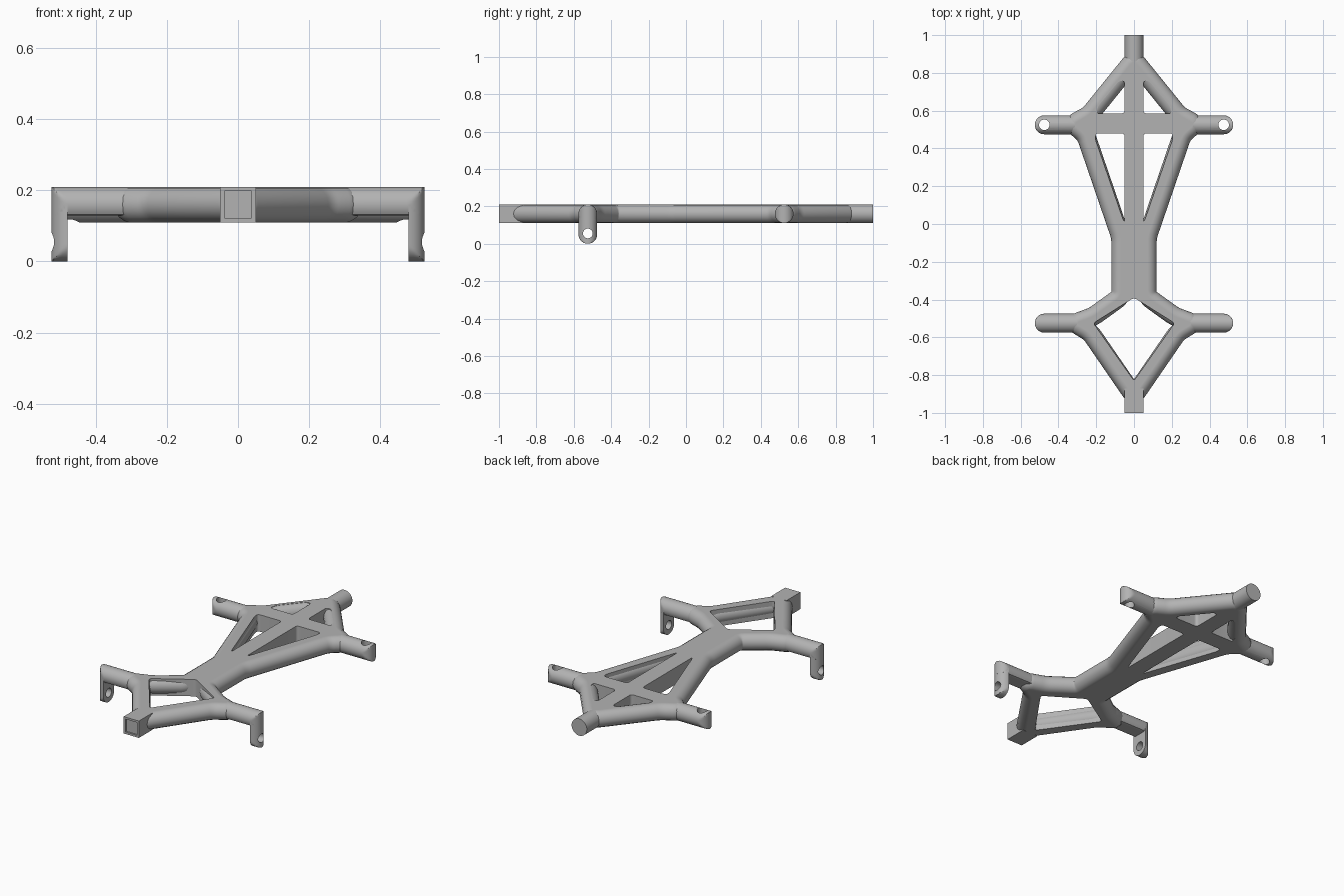
import bpy, bmesh, math
from mathutils import Vector

cube = bpy.data.objects.get("Cube")
if cube:
    bpy.data.objects.remove(cube)

R = 0.05        # tube radius
MID = 0.16      # height of the tube centres
TIP = 0.475     # x of the rounded arm tips
ARM_Y = 0.525   # distance of the arms from the middle

grey = bpy.data.materials.new("plain grey")
grey.use_nodes = True
COLOUR = (0.45, 0.45, 0.45, 1)
grey.diffuse_color = COLOUR
grey.node_tree.nodes["Principled BSDF"].inputs["Base Color"].default_value = COLOUR
parts = []


def add(name, data):
    ob = bpy.data.objects.new(name, data)
    bpy.context.collection.objects.link(ob)
    data.materials.append(grey)
    parts.append(ob)
    return ob


def finish(name, bm):
    bmesh.ops.remove_doubles(bm, verts=bm.verts, dist=1e-5)
    bmesh.ops.recalc_face_normals(bm, faces=bm.faces)
    me = bpy.data.meshes.new(name)
    bm.to_mesh(me)
    bm.free()
    return add(name, me)


def activate(ob):
    bpy.ops.object.select_all(action='DESELECT')
    ob.select_set(True)
    bpy.context.view_layer.objects.active = ob


def rounded(points, cut):
    """Closed path with every corner replaced by a short curve."""
    pts = [Vector(p) for p in points]
    out = []
    for i, p in enumerate(pts):
        ends = []
        for q in (pts[i - 1], pts[(i + 1) % len(pts)]):
            d = q - p
            ends.append(p + d.normalized() * min(cut, d.length * 0.45))
        for k in range(6):
            t = k / 5
            out.append(ends[0] * (1 - t) ** 2 + p * 2 * t * (1 - t) + ends[1] * t * t)
    return out


def path_object(name, loops, flat):
    """Filled plate when flat, otherwise a round tube along each loop."""
    cu = bpy.data.curves.new(name, 'CURVE')
    cu.dimensions = '2D' if flat else '3D'
    if flat:
        cu.fill_mode, cu.extrude = 'BOTH', R
    else:
        cu.fill_mode, cu.bevel_depth, cu.bevel_resolution = 'FULL', R, 6
    for loop in loops:
        sp = cu.splines.new('POLY')
        sp.points.add(len(loop) - 1)
        for pt, p in zip(sp.points, loop):
            pt.co = (p.x, p.y, 0, 1)
        sp.use_cyclic_u = True
    ob = add(name, cu)
    ob.location.z = MID
    activate(ob)
    bpy.ops.object.convert(target='MESH')


def flip(loop):
    return [(-x, y) for x, y in reversed(loop)]


# Frame: tubes run along the outer path, a plate with openings fills it
half = [(0, -0.91), (0.231, -0.574), (0.315, -0.525), (0.216, -0.49),
        (0.07, -0.385), (0.07, -0.07), (0.256, 0.473), (0.325, 0.53),
        (0.237, 0.577), (0, 0.87)]
outline = rounded(half + flip(half[1:-1]), 0.03)
front_hole = [(0, -0.83), (0.215, -0.525), (0, -0.39), (-0.215, -0.525)]
long_hole = [(0.05, 0.01), (0.06, 0.03), (0.205, 0.45), (0.205, 0.48), (0.05, 0.48)]
short_hole = [(0.05, 0.585), (0.2, 0.585), (0.19, 0.625), (0.08, 0.757), (0.05, 0.757)]
holes = [front_hole] + [h for a in (long_hole, short_hole) for h in (a, flip(a))]
path_object("outer_rail", [outline], False)
path_object("frame_plate", [outline] + [rounded(h, 0.018) for h in holes], True)


def limb(name, stations, place, cap, low=-R):
    """Tube along stations, its width clipped to a round tip centred on cap."""
    bm = bmesh.new()
    rings = []
    n = 32
    for s in stations:
        over = max(0, s - cap)
        w = math.sqrt(max(0, R * R - over * over))
        ring = []
        for i in range(n):
            a = math.tau * i / n
            v = max(-w, min(w, R * math.sin(a)))
            ring.append(bm.verts.new(place(s, v, max(low, R * math.cos(a)))))
        rings.append(ring)
    for a, b in zip(rings, rings[1:]):
        for i in range(n):
            j = (i + 1) % n
            bm.faces.new((a[i], a[j], b[j], b[i]))
    bm.faces.new(rings[0])
    bmesh.ops.dissolve_degenerate(bm, edges=bm.edges, dist=1e-5)
    return finish(name, bm)


def drill(ob, at, rotation, radius):
    bpy.ops.mesh.primitive_cylinder_add(vertices=32, radius=radius, depth=0.3,
                                        location=at, rotation=rotation)
    cutter = bpy.context.object
    cutter.hide_render = True
    mod = ob.modifiers.new("hole", 'BOOLEAN')
    mod.operation, mod.solver, mod.object = 'DIFFERENCE', 'EXACT', cutter
    activate(ob)
    bpy.ops.object.modifier_apply(modifier=mod.name)
    bpy.data.objects.remove(cutter)


def tip(start, cap):
    return [start] + [cap + R * math.sin(math.pi / 2 * k / 12) for k in range(13)]


# Rear arms with upright holes
rear = limb("rear_arms", tip(0.25, TIP), lambda s, v, w: (s, ARM_Y + v, MID + w), TIP)
drill(rear, (TIP, ARM_Y, MID), (0, 0, 0), 0.028)

# Front arms, flattened underneath, with hanging half-round lugs
front = limb("front_arms", tip(0.31, TIP),
             lambda s, v, w: (s, -ARM_Y + v, MID + w), TIP, low=-0.03)
root = limb("front_arm_roots", [0.22, 0.31],
            lambda s, v, w: (s, -ARM_Y + v, MID + w), TIP)
lug = limb("front_lugs", tip(-MID, -R),
           lambda s, v, w: (TIP + w, -ARM_Y + v, -s), -R, low=0.005)
drill(lug, (TIP, -ARM_Y, 0.055), (0, math.pi / 2, 0), 0.026)
for ob in (rear, front, root, lug):
    ob.modifiers.new("mirror", 'MIRROR')

# Round stub at the back
bpy.ops.mesh.primitive_cylinder_add(vertices=32, radius=R, depth=0.2,
                                    location=(0, 0.9, MID), rotation=(math.pi / 2, 0, 0))
stub = bpy.context.object
stub.name = "rear_stub"
stub.data.materials.append(grey)
parts.append(stub)

# Square block at the front with a shallow recess
bm = bmesh.new()
bmesh.ops.create_cube(bm, size=1)
for v in bm.verts:
    v.co = (v.co.x * 0.1, v.co.y * 0.13 - 0.935, v.co.z * 0.1 + MID)
face = min(bm.faces, key=lambda f: f.calc_center_median().y)
bmesh.ops.inset_region(bm, faces=[face], thickness=0.017)
bmesh.ops.inset_region(bm, faces=[face], thickness=0.0002, depth=-0.01)
finish("front_block", bm)

bpy.ops.object.select_all(action='DESELECT')
for ob in parts:
    ob.select_set(True)
bpy.context.view_layer.objects.active = parts[0]
bpy.ops.object.shade_smooth_by_angle(angle=math.radians(35))
